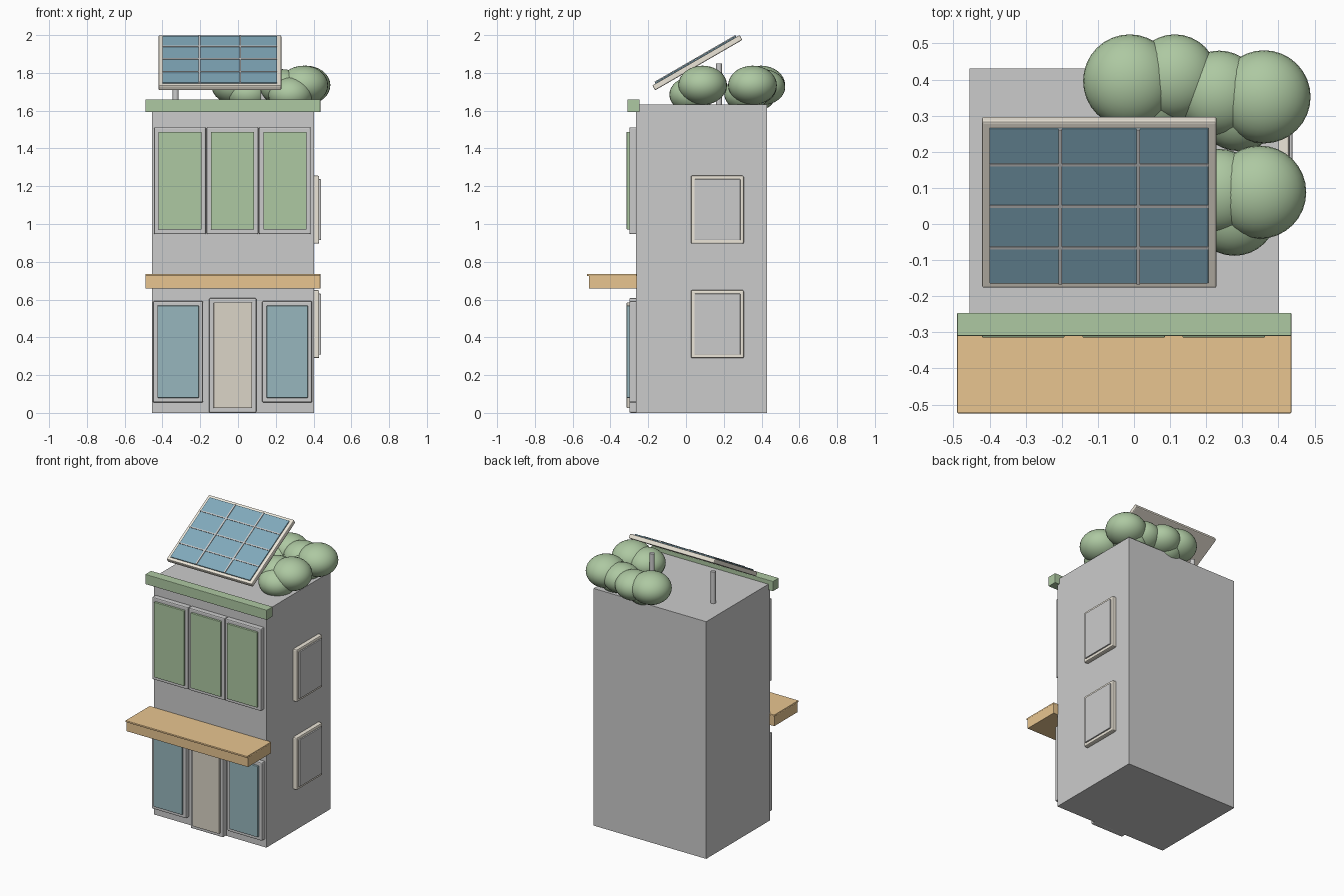
import bpy
from math import radians
from mathutils import Matrix, Vector

if "Cube" in bpy.data.objects:
    bpy.data.objects.remove(bpy.data.objects["Cube"])


def material(name, rgb):
    m = bpy.data.materials.new(name)
    m.diffuse_color = (*rgb, 1)
    m.use_nodes = True
    m.node_tree.nodes["Principled BSDF"].inputs["Base Color"].default_value = m.diffuse_color
    return m


GREEN = material("leaf_green", (0.42, 0.58, 0.36))
BLUE = material("window_blue", (0.31, 0.47, 0.51))
SOLAR = material("solar_blue", (0.22, 0.40, 0.50))
ORANGE = material("awning_orange", (0.81, 0.56, 0.28))
CREAM = material("cream", (0.84, 0.79, 0.69))
TAN = material("door_tan", (0.71, 0.66, 0.57))
PANE = material("pane_grey", (0.63, 0.65, 0.64))


def box(name, xs, ys, zs, mat=None, bevel=0.0, matrix=None):
    """Box between min/max pairs, optionally bevelled and placed by a matrix."""
    bpy.ops.mesh.primitive_cube_add(size=1)
    ob = bpy.context.object
    ob.name = name
    lo, hi = Vector((xs[0], ys[0], zs[0])), Vector((xs[1], ys[1], zs[1]))
    ob.data.transform(Matrix.Translation((lo + hi) / 2) @ Matrix.Diagonal((*(hi - lo), 1)))
    if matrix:
        ob.matrix_world = matrix
    if mat:
        ob.data.materials.append(mat)
    if bevel:
        mod = ob.modifiers.new("soft_edges", 'BEVEL')
        mod.width, mod.segments = bevel, 2
    return ob


def front_opening(name, x0, x1, z0, z1, mat):
    """Grey surround with a coloured panel standing slightly proud."""
    box(name + "_frame", (x0, x1), (-0.30, -0.26), (z0, z1), None, 0.007)
    box(name + "_panel", (x0 + 0.024, x1 - 0.022), (-0.314, -0.28),
        (z0 + 0.025, z1 - 0.024), mat, 0.003)


# Building body, roof edge and awning
box("building_body", (-0.455, 0.402), (-0.265, 0.43), (0, 1.632))
box("roof_cornice", (-0.49, 0.436), (-0.31, -0.246), (1.592, 1.66), GREEN, 0.003)
box("awning", (-0.49, 0.436), (-0.514, -0.26), (0.658, 0.726), ORANGE, 0.002)
box("awning_top", (-0.49, 0.436), (-0.524, -0.26), (0.724, 0.736), ORANGE, 0.003)

# Upper windows
for i, x in enumerate((-0.445, -0.167, 0.11)):
    front_opening(f"upper_window_{i + 1}", x, x + 0.275, 0.946, 1.512, GREEN)

# Shop windows and door
front_opening("shop_window_left", -0.45, -0.185, 0.055, 0.592, BLUE)
front_opening("shop_window_right", 0.128, 0.392, 0.055, 0.592, BLUE)
front_opening("door", -0.153, 0.097, 0.0, 0.608, TAN)

# Windows on the right side
for i, z in enumerate((0.29, 0.896)):
    box(f"side_window_frame_{i + 1}", (0.395, 0.43), (0.026, 0.306), (z, z + 0.36), CREAM, 0.007)
    box(f"side_window_pane_{i + 1}", (0.41, 0.439), (0.045, 0.288),
        (z + 0.019, z + 0.341), PANE, 0.003)

# Tilted solar panel with grid bars
tilt = Matrix.Translation((-0.096, 0.06, 1.854)) @ Matrix.Rotation(radians(30), 4, 'X')
box("solar_frame", (-0.325, 0.325), (-0.267, 0.267), (-0.015, 0.015), CREAM, 0.006, tilt)
box("solar_glass", (-0.304, 0.302), (-0.247, 0.247), (0, 0.022), SOLAR, 0.002, tilt)
for i, x in enumerate((-0.108, 0.108)):
    box(f"solar_bar_long_{i + 1}", (x - 0.005, x + 0.005), (-0.247, 0.247), (0.01, 0.026),
        None, 0, tilt)
for i, y in enumerate((-0.133, 0, 0.133)):
    box(f"solar_bar_cross_{i + 1}", (-0.304, 0.302), (y - 0.004, y + 0.004), (0.01, 0.025),
        None, 0, tilt)

# Posts behind the panel
for i, x in enumerate((-0.33, 0.135)):
    bpy.ops.mesh.primitive_cylinder_add(vertices=20, radius=0.016, depth=0.23,
                                        location=(x, 0.175, 1.735))
    bpy.context.object.name = f"panel_post_{i + 1}"
    bpy.ops.object.shade_smooth_by_angle()

# Rooftop bushes: three clumps of three flattened balls (x, y, z, radius)
bushes = [
    (0.36, 0.352, 1.735, 0.129), (0.236, 0.362, 1.725, 0.118), (0.29, 0.32, 1.69, 0.118),
    (0.348, 0.088, 1.735, 0.129), (0.235, 0.09, 1.725, 0.118), (0.278, 0.03, 1.685, 0.118),
    (-0.012, 0.396, 1.735, 0.129), (0.113, 0.407, 1.725, 0.118), (0.055, 0.36, 1.69, 0.118),
]
for i, (x, y, z, r) in enumerate(bushes):
    bpy.ops.mesh.primitive_uv_sphere_add(segments=32, ring_count=16, radius=r, location=(x, y, z))
    ob = bpy.context.object
    ob.name = f"bush_{i + 1}"
    ob.scale.z = 0.8
    ob.data.materials.append(GREEN)
    bpy.ops.object.shade_smooth()
